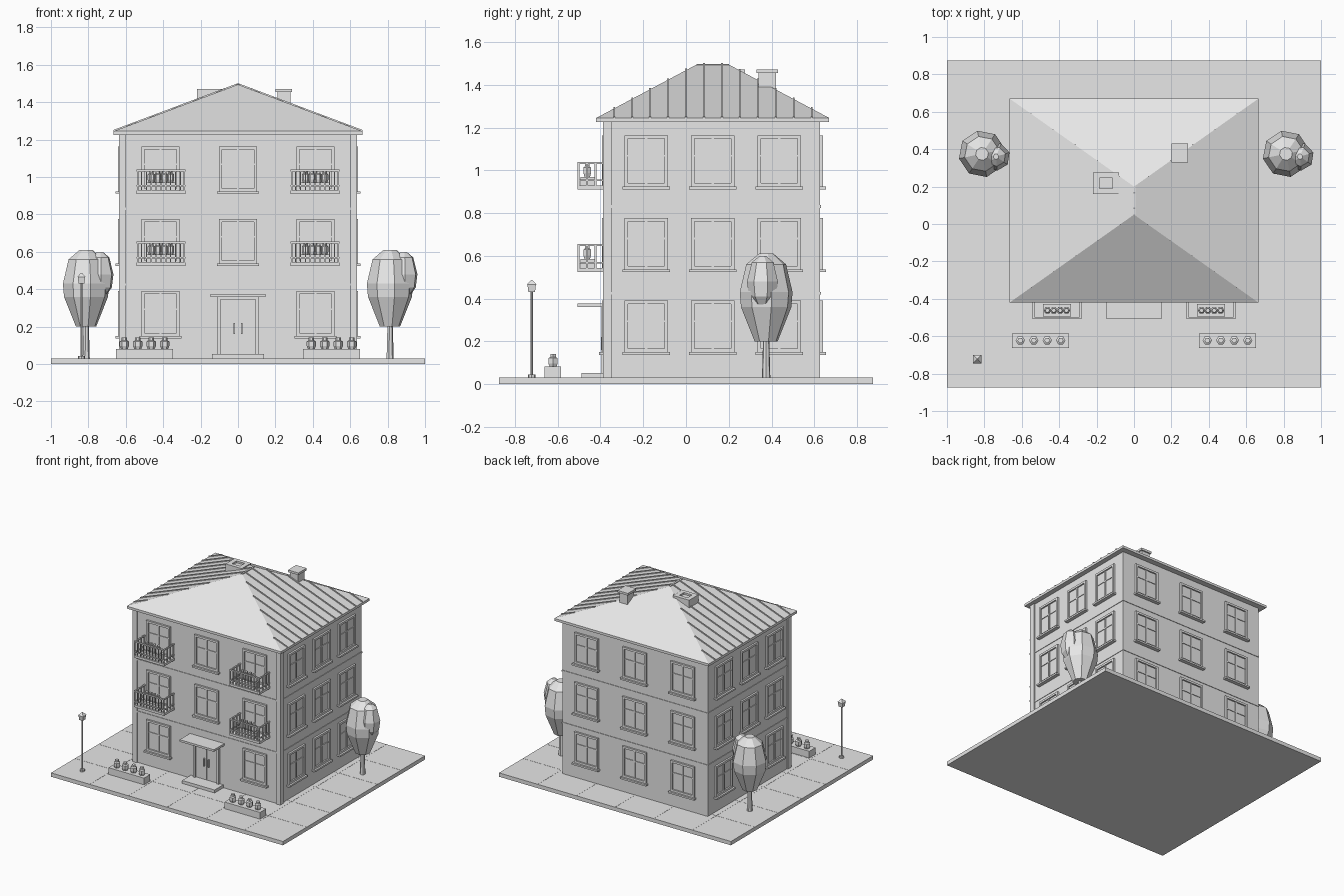
import bpy, bmesh
from math import pi, cos, sin
from mathutils import Matrix, Vector

if "Cube" in bpy.data.objects:
    bpy.data.objects.remove(bpy.data.objects["Cube"])

stone = bpy.data.materials.new("plain_grey")
stone.use_nodes = True
stone.diffuse_color = (0.8, 0.8, 0.8, 1)
stone.node_tree.nodes["Principled BSDF"].inputs["Base Color"].default_value = (0.8, 0.8, 0.8, 1)


def finish(name, bm, matrix=Matrix()):
    bmesh.ops.recalc_face_normals(bm, faces=bm.faces)
    mesh = bpy.data.meshes.new(name)
    bm.to_mesh(mesh)
    bm.free()
    mesh.materials.append(stone)
    obj = bpy.data.objects.new(name, mesh)
    obj.matrix_world = matrix
    bpy.context.collection.objects.link(obj)
    return obj


def box(bm, x0, x1, y0, y1, z0, z1):
    size = Matrix.Diagonal((x1 - x0, y1 - y0, z1 - z0, 1))
    mid = Matrix.Translation(((x0 + x1) / 2, (y0 + y1) / 2, (z0 + z1) / 2))
    bmesh.ops.create_cube(bm, size=1, matrix=mid @ size)


def lathe(bm, x, y, profile, sides, turn=0.0):
    rings = [[bm.verts.new((x + r * cos(turn + 2 * pi * i / sides),
                            y + r * sin(turn + 2 * pi * i / sides), z))
              for i in range(sides)] for r, z in profile]
    for low, high in zip(rings, rings[1:]):
        for i in range(sides):
            j = (i + 1) % sides
            bm.faces.new((low[i], low[j], high[j], high[i]))
    bm.faces.new(rings[0][::-1])
    bm.faces.new(rings[-1])


def boxes(name, *items, matrix=Matrix()):
    bm = bmesh.new()
    for item in items:
        box(bm, *item)
    return finish(name, bm, matrix)


# Ground slab with thin paving joints
boxes("ground", (-1, 1, -.875, .875, 0, .03))
bm = bmesh.new()
for i in range(-2, 3):
    box(bm, i / 3 - .002, i / 3 + .002, -.873, .873, .029, .031)
    box(bm, -.998, .998, i * .29 - .002, i * .29 + .002, .029, .031)
finish("paving_joints", bm)

# Walls, floor bands and front corner posts
W, F, B = .627, -.38, .627
boxes("walls", (-W, W, F, B, .03, 1.23))
boxes("floor_bands", *[(-W - .004, W + .004, F - .004, B + .004, z, z + .012) for z in (.42, .825)])
for side, s in (("left", 1), ("right", -1)):
    xs = sorted((s * .6, s * .637))
    boxes(side + "_corner_post", (*xs, -.389, -.346, .03, 1.23))

# Hipped roof on an eave slab
EX, E0, E1, EZ, RZ, R0, R1 = .665, -.42, .67, 1.245, 1.495, .05, .20
boxes("eaves", (-EX, EX, E0, E1, 1.226, EZ))
bm = bmesh.new()
a, b, c, d, e, f = [bm.verts.new(p) for p in (
    (-EX, E0, EZ), (EX, E0, EZ), (EX, E1, EZ), (-EX, E1, EZ), (0, R0, RZ), (0, R1, RZ))]
for face in ((a, b, e), (b, c, f, e), (c, d, f), (d, a, e, f), (d, c, b, a)):
    bm.faces.new(face)
finish("roof", bm)
boxes("roof_ridge", (-.007, .007, R0, R1, RZ - .01, RZ + .003))

# Standing seams on the two side slopes
bm = bmesh.new()
for i in range(1, 13):
    y = E0 + .084 * i
    t = min(1, (y - E0) / (R0 - E0), (E1 - y) / (E1 - R1))
    for s in (-1, 1):
        low = Vector((s * EX, y, EZ))
        high = Vector((s * EX * (1 - t), y, EZ + (RZ - EZ) * t))
        ring = [[bm.verts.new(p + Vector((0, dy, dz))) for dy, dz in
                 ((-.004, -.004), (.004, -.004), (.004, .007), (-.004, .007))] for p in (low, high)]
        for k in range(4):
            n = (k + 1) % 4
            bm.faces.new((ring[0][k], ring[0][n], ring[1][n], ring[1][k]))
        bm.faces.new(ring[0])
        bm.faces.new(ring[1])
finish("roof_seams", bm)

# Chimney with cap, and low open vent
boxes("chimney", (.21, .28, .34, .42, 1.3, 1.46), (.2, .29, .33, .43, 1.455, 1.472))
boxes("roof_vent", (-.22, -.185, .16, .275, 1.36, 1.472), (-.115, -.08, .16, .275, 1.36, 1.472),
      (-.185, -.115, .16, .19, 1.36, 1.472), (-.185, -.115, .245, .275, 1.36, 1.472),
      (-.185, -.115, .19, .245, 1.36, 1.458))


# Windows: local -y points out of the wall
def window(name, x, y, z, turn):
    w, h, t = .102, .24, .016
    boxes(name,
          (-w, -w + t, -.014, .01, 0, h), (w - t, w, -.014, .01, 0, h),
          (-w + t, w - t, -.014, .01, h - t, h), (-w + t, w - t, -.014, .01, 0, t),
          (-w + t, w - t, -.003, .01, t, h - t),
          (-.006, .006, -.009, .01, t, h - t),
          (-w + t, w - t, -.008, .01, .14, .148),
          (-w - .01, w + .01, -.028, .01, -.013, 0),
          matrix=Matrix.Translation((x, y, z)) @ Matrix.Rotation(turn, 4, "Z"))


for floor, z in enumerate((.15, .537, .924), 1):
    for col in (-1, 0, 1):
        tag = f"_window_{floor}_{col + 2}"
        if floor > 1 or col:
            window("front" + tag, col * .415, F, z, 0)
        window("back" + tag, col * .415, B, z, pi)
        window("left" + tag, W, .125 + col * .311, z, pi / 2)
        window("right" + tag, -W, .125 + col * .311, z, -pi / 2)

# Entrance
boxes("door_frame", (-.11, -.093, -.396, F, .05, .36), (.093, .11, -.396, F, .05, .36),
      (-.093, .093, -.396, F, .345, .36))
boxes("door_leaves", (-.093, -.002, -.386, F, .055, .345), (.002, .093, -.386, F, .055, .345))
boxes("door_handles", *[(s * .02 - .004, s * .02 + .004, -.398, -.386, .16, .22) for s in (-1, 1)])
boxes("door_canopy", (-.148, .148, -.507, F, .36, .376))
boxes("door_step", (-.14, .14, -.488, F, .03, .053))


# Row of small faceted bushes
def bushes(bm, xs, y, z, r, h):
    for x in xs:
        lathe(bm, x, y, [(r * .75, z), (r, z + h * .25), (r, z + h * .65),
                         (r * .6, z + h * .75), (r * .6, z + h)], 6)


# Balconies
def balcony(name, x, z):
    w, y0, y1, top = .13, -.507, F, z + .13
    boxes(name + "_slab", (x - w, x + w, y0, y1, z, z + .018))
    bm = bmesh.new()
    box(bm, x - w, x + w, y0, y0 + .01, top - .01, top)
    box(bm, x - w, x + w, y0 + .002, y0 + .008, z + .04, z + .047)
    for s in (-1, 1):
        xs = sorted((x + s * w, x + s * (w - .01)))
        box(bm, *xs, y0, y1, top - .01, top)
        box(bm, *xs, y0 + .002, y1, z + .04, z + .047)
        for y in (y0, y0 + .04, y0 + .08, y1 - .01):
            box(bm, xs[0] + .001, xs[1] - .001, y, y + .008, z + .018, top - .01)
    for i in range(1, 10):
        px = x - w + .026 * i
        box(bm, px - .003, px + .003, y0 + .002, y0 + .008, z + .018, top - .01)
    finish(name + "_railing", bm)
    bm = bmesh.new()
    box(bm, x - .075, x + .075, -.494, -.428, z + .018, z + .06)
    bushes(bm, [x + .034 * (i - 1.5) for i in range(4)], -.462, z + .06, .02, .067)
    finish(name + "_planter", bm)


for side, s in (("left", 1), ("right", -1)):
    for floor, z in ((2, .525), (3, .91)):
        balcony(f"{side}_balcony_{floor}", s * .412, z)

    # Ground planters
    bm = bmesh.new()
    box(bm, s * .5 - .153, s * .5 + .153, -.662, -.585, .03, .082)
    bushes(bm, [s * .5 + .072 * (i - 1.5) for i in range(4)], -.622, .082, .025, .06)
    finish(side + "_planter", bm)

    # Trees
    tx, ty = s * .8125, .375
    bm = bmesh.new()
    lathe(bm, tx, ty, [(.02, .03), (.014, .24)], 7)
    finish(side + "_tree_trunk", bm)
    bm = bmesh.new()
    lathe(bm, tx, ty, [(.055, .2), (.12, .36), (.126, .43), (.095, .56), (.035, .61)], 8, .2)
    lathe(bm, tx + .075, ty - .015, [(.03, .36), (.066, .41), (.075, .48), (.052, .57), (.015, .6)], 7, .3)
    finish(side + "_tree_crown", bm)

# Street lamp
LX, LY = -.837, -.722
bm = bmesh.new()
lathe(bm, LX, LY, [(.018, .03), (.018, .044)], 8)
lathe(bm, LX, LY, [(.006, .04), (.006, .435)], 8)
finish("lamp_post", bm)
bm = bmesh.new()
lathe(bm, LX, LY, [(.022, .43), (.028, .466)], 4, pi / 4)
lathe(bm, LX, LY, [(.032, .466), (.003, .488)], 4, pi / 4)
finish("lamp_head", bm)
